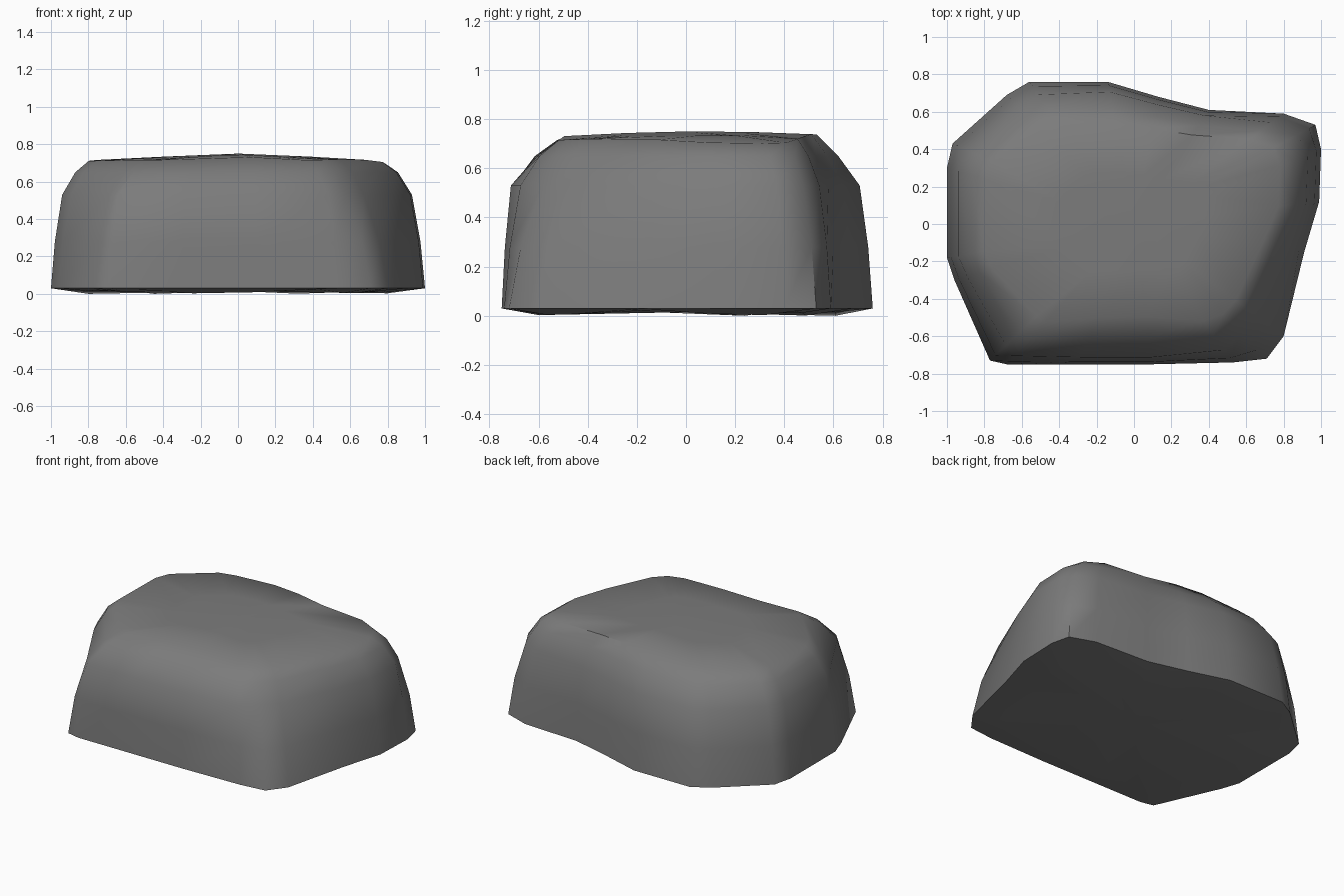
import bpy
import bmesh
import math

cube = bpy.data.objects.get("Cube")
if cube:
    bpy.data.objects.remove(cube, do_unlink=True)

# Stone colour
stone = bpy.data.materials.new("stone grey")
stone.use_nodes = True
grey = (0.2, 0.2, 0.2, 1)
stone.diffuse_color = grey
stone.node_tree.nodes["Principled BSDF"].inputs["Base Color"].default_value = grey

# Ground outline: x, y, shoulder inset, crown inset
outline = [
    (-.77, -.73, .11, .32), (-.68, -.75, .06, .30), (-.3, -.75, .05, .33),
    (.1, -.75, .05, .34), (.53, -.74, .09, .30), (.71, -.72, .19, .33),
    (.8, -.6, .16, .32), (.91, -.15, .09, .25), (.99, .12, .07, .22),
    (1, .4, .07, .22), (.97, .53, .10, .23), (.8, .59, .08, .23),
    (.4, .61, .05, .22), (.13, .68, .06, .25), (-.14, .76, .07, .30),
    (-.56, .76, .09, .30), (-.68, .69, .08, .27), (-.97, .43, .08, .23),
    (-1, .3, .06, .21), (-1, -.18, .06, .20), (-.96, -.3, .07, .21),
]


def top_height(x, y):
    """Gently domed crown, lower toward the left end."""
    dome = .75 - .05 * (x * x + (y - .1) ** 2)
    return dome - .04 * max(0, x - .5) - .01 * math.sin(5 * x) ** 2


# Rings: height, share of shoulder inset, share of crown inset
rings = [(.03, 0, 0), (.28, .35, 0), (.53, 1, 0), (.65, .5, .5), (None, 0, 1)]

bm = bmesh.new()
loops = []
for z, a, b in rings:
    loop = []
    for x, y, s, c in outline:
        k = 1 - a * s - b * c
        px, py = x * k, y * k
        loop.append(bm.verts.new((px, py, top_height(px, py) if z is None else z)))
    loops.append(loop)

# Inner crown and shallow, slightly uneven underside
crown = [bm.verts.new((v.co.x * .5, v.co.y * .5,
                       top_height(v.co.x * .5, v.co.y * .5))) for v in loops[-1]]
loops.append(crown)
under = [bm.verts.new((v.co.x * .8, v.co.y * .8,
                       .012 + .012 * math.sin(i * 2))) for i, v in enumerate(loops[0])]
loops.insert(0, under)

count = len(outline)
for low, high in zip(loops, loops[1:]):
    for i in range(count):
        j = (i + 1) % count
        bm.faces.new((low[i], low[j], high[j], high[i]))

# Close both ends with fans
for loop, z in ((loops[0], .015), (loops[-1], .75)):
    hub = bm.verts.new((0, 0, z))
    for i in range(count):
        bm.faces.new((loop[i], loop[(i + 1) % count], hub))
bmesh.ops.recalc_face_normals(bm, faces=bm.faces)

mesh = bpy.data.meshes.new("boulder")
bm.to_mesh(mesh)
bm.free()
mesh.materials.append(stone)
boulder = bpy.data.objects.new("boulder", mesh)
bpy.context.collection.objects.link(boulder)

# Smooth weathered faces with a crisp ground edge
bpy.ops.object.select_all(action="DESELECT")
boulder.select_set(True)
bpy.context.view_layer.objects.active = boulder
bpy.ops.object.shade_smooth_by_angle(angle=math.radians(48))
